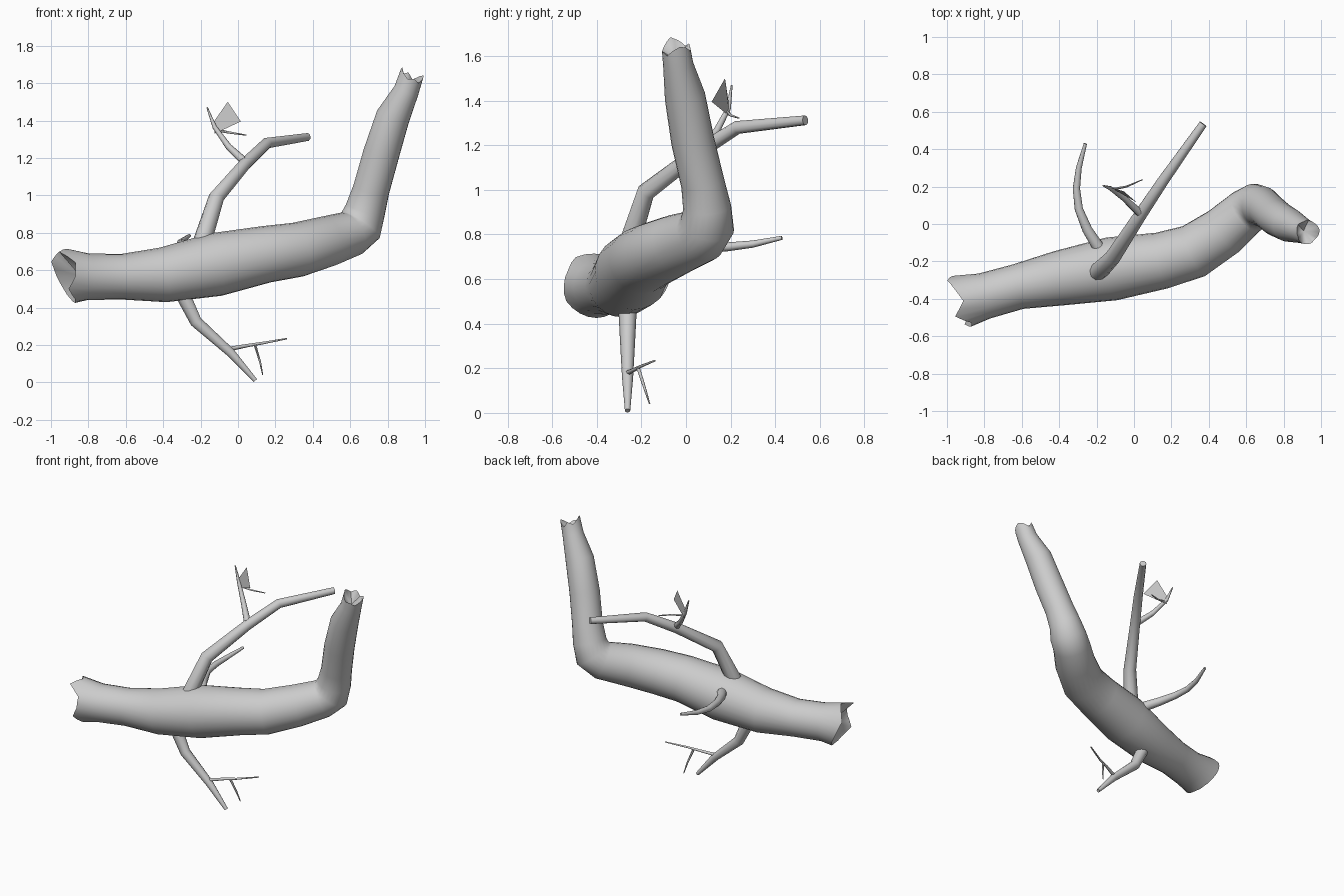
import bpy, bmesh, math
from mathutils import Vector


def finish(name, bm):
    me = bpy.data.meshes.new(name)
    bmesh.ops.recalc_face_normals(bm, faces=bm.faces[:])
    bm.to_mesh(me)
    bm.free()
    me.shade_smooth()
    me.set_sharp_from_angle(angle=math.radians(60))
    ob = bpy.data.objects.new(name, me)
    bpy.context.collection.objects.link(ob)
    return ob


def tube(name, path, sides=10, start=None, end=None, up=(0, 0, 1), dent=(0, 0)):
    """Rings along (x, y, z, radius) points; start/end shift rim points along the axis."""
    bm = bmesh.new()
    pts = [Vector(p[:3]) for p in path]
    n = len(pts)
    u = Vector(up)
    rings, tangents = [], []
    for i, p in enumerate(pts):
        d1 = (p - pts[i - 1]).normalized() if i else Vector()
        d2 = (pts[i + 1] - p).normalized() if i < n - 1 else Vector()
        t = (d1 + d2).normalized()
        u = (u - t * u.dot(t)).normalized()
        v = t.cross(u)
        shift = start if i == 0 else end if i == n - 1 else None
        ring = []
        for k in range(sides):
            a = math.tau * k / sides
            q = p + (u * math.cos(a) + v * math.sin(a)) * path[i][3]
            if shift:
                # blend the listed rim offsets between the actual points
                f = k * len(shift) / sides
                j, w = int(f), f - int(f)
                q += t * (shift[j] * (1 - w) + shift[(j + 1) % len(shift)] * w)
            ring.append(bm.verts.new(q))
        rings.append(ring)
        tangents.append(t)
    for r1, r2 in zip(rings, rings[1:]):
        for k in range(sides):
            j = (k + 1) % sides
            bm.faces.new((r1[k], r1[j], r2[j], r2[k]))
    # end caps, pushed inwards by dent
    for ring, p, t, d in ((rings[0], pts[0], tangents[0], dent[0]),
                          (rings[-1], pts[-1], tangents[-1], -dent[1])):
        c = bm.verts.new(p + t * d)
        for k in range(sides):
            bm.faces.new((ring[k], ring[(k + 1) % sides], c))
    return finish(name, bm)


# main trunk with splintered hollow ends
tube("trunk", [
    (-0.93, -0.415, 0.572, 0.143), (-0.80, -0.385, 0.565, 0.124),
    (-0.62, -0.335, 0.565, 0.122), (-0.40, -0.29, 0.575, 0.147),
    (-0.12, -0.24, 0.63, 0.170), (0.15, -0.195, 0.685, 0.152),
    (0.32, -0.145, 0.71, 0.146), (0.48, -0.04, 0.755, 0.136),
    (0.60, 0.065, 0.795, 0.125), (0.655, 0.095, 0.84, 0.123),
    (0.68, 0.095, 0.92, 0.108), (0.712, 0.075, 1.03, 0.098),
    (0.765, 0.03, 1.22, 0.097), (0.828, -0.005, 1.42, 0.091),
    (0.90, -0.035, 1.56, 0.068), (0.925, -0.045, 1.635, 0.064)],
    sides=24, dent=(0.09, 0.06),
    start=[0.01, -0.05, 0.03, 0.03, 0.0, 0.05, 0.07, 0.06, 0.03, -0.01, -0.045, -0.02],
    end=[0.035, 0.01, -0.01, 0.0, -0.015, 0.01, 0.025, 0.01, -0.02, 0.01, -0.01, 0.015])

# upper branch
tube("upper_branch", [
    (-0.195, -0.26, 0.74, 0.05), (-0.115, -0.18, 0.99, 0.042),
    (0.035, 0.05, 1.165, 0.034), (0.155, 0.23, 1.28, 0.030),
    (0.37, 0.535, 1.312, 0.022)], up=(1, 0, 0))
tube("upper_twig", [
    (0.03, 0.06, 1.185, 0.022), (-0.05, 0.135, 1.26, 0.017),
    (-0.125, 0.19, 1.365, 0.012), (-0.165, 0.205, 1.47, 0.004)], 8, up=(0, 1, 0))
tube("upper_twiglet", [
    (-0.12, 0.185, 1.35, 0.008), (-0.04, 0.2, 1.335, 0.006),
    (0.045, 0.237, 1.322, 0.003)], 6)

# lower branch and its twigs
tube("lower_branch", [
    (-0.31, -0.262, 0.50, 0.043), (-0.225, -0.262, 0.325, 0.034),
    (-0.04, -0.262, 0.16, 0.025), (0.093, -0.262, 0.01, 0.012)], up=(0, 1, 0))
tube("lower_twig", [
    (-0.04, -0.26, 0.18, 0.012), (0.05, -0.225, 0.197, 0.009),
    (0.13, -0.20, 0.21, 0.007), (0.26, -0.14, 0.234, 0.004)], 6)
tube("lower_twiglet", [
    (0.09, -0.215, 0.203, 0.008), (0.118, -0.185, 0.11, 0.006),
    (0.132, -0.163, 0.04, 0.003)], 6, up=(0, 1, 0))

# back branch
tube("back_branch", [
    (-0.18, -0.14, 0.70, 0.034), (-0.25, -0.03, 0.725, 0.028),
    (-0.295, 0.08, 0.74, 0.023), (-0.308, 0.19, 0.745, 0.02),
    (-0.295, 0.30, 0.757, 0.016), (-0.26, 0.43, 0.785, 0.009)])

# single flat leaf
bm = bmesh.new()
bm.faces.new([bm.verts.new(c) for c in (
    (-0.125, 0.195, 1.33), (0.015, 0.115, 1.395),
    (-0.055, 0.175, 1.50), (-0.125, 0.19, 1.40))])
finish("leaf", bm)
